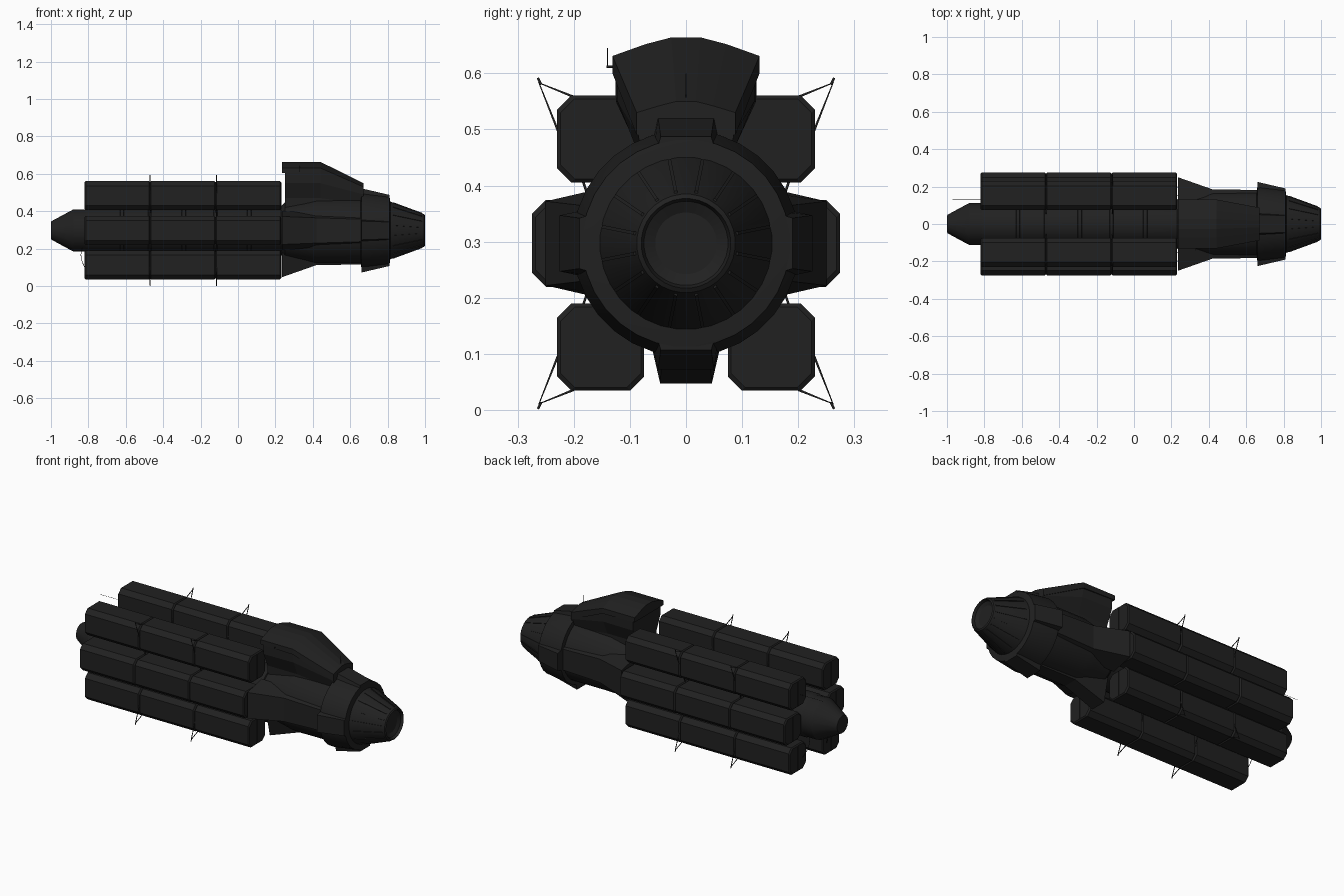
import bpy, bmesh, math
from mathutils import Vector, Matrix

if "Cube" in bpy.data.objects:
    bpy.data.objects.remove(bpy.data.objects["Cube"])

ZC = 0.297  # height of the ship's long axis
hull = bpy.data.materials.new("dark_hull")
hull.diffuse_color = (0.015, 0.015, 0.015, 1)
hull.use_nodes = True
hull.node_tree.nodes["Principled BSDF"].inputs["Base Color"].default_value = hull.diffuse_color


def finish(name, bm, smooth=False):
    bmesh.ops.recalc_face_normals(bm, faces=bm.faces)
    me = bpy.data.meshes.new(name)
    bm.to_mesh(me)
    bm.free()
    ob = bpy.data.objects.new(name, me)
    bpy.context.collection.objects.link(ob)
    me.materials.append(hull)
    if smooth:
        bpy.ops.object.select_all(action='DESELECT')
        ob.select_set(True)
        bpy.context.view_layer.objects.active = ob
        bpy.ops.object.shade_smooth_by_angle(angle=math.radians(25))
    return ob


def loft(name, sections, smooth=False, spin=0.0):
    """Skin closed sections [(x, [(y, z), ...]), ...]; spin turns them about the axis."""
    bm = bmesh.new()
    rings = [[bm.verts.new((p[2] if len(p) > 2 else x, p[0], p[1])) for p in pts]
             for x, pts in sections]
    n = len(rings[0])
    for a, b in zip(rings, rings[1:]):
        for i in range(n):
            j = (i + 1) % n
            bm.faces.new((a[i], a[j], b[j], b[i]))
    bm.faces.new(rings[0])
    bm.faces.new(rings[-1])
    if spin:
        bmesh.ops.rotate(bm, verts=bm.verts, cent=(0, 0, ZC),
                         matrix=Matrix.Rotation(spin, 3, 'X'))
    return finish(name, bm, smooth)


def circle(r, n):
    return [(r * math.cos(math.tau * (i + .5) / n), ZC + r * math.sin(math.tau * (i + .5) / n))
            for i in range(n)]


def lathe(name, profile, n=32):
    return loft(name, [(x, circle(r, n)) for x, r in profile], True)


def chamfer_box(cy, cz, h, c):
    """Square of half size h with corners cut by c."""
    k = h - c
    return [(cy + a, cz + b) for a, b in
            ((h, -k), (h, k), (k, h), (-k, h), (-h, k), (-h, -k), (-k, -h), (k, -h))]


def mirrored(half):
    return half + [(-y, z) for y, z in reversed(half)]


def rod(name, pts, r=0.0025):
    cu = bpy.data.curves.new(name, 'CURVE')
    cu.dimensions = '3D'
    cu.bevel_depth = r
    cu.bevel_resolution = 1
    cu.use_fill_caps = True
    sp = cu.splines.new('POLY')
    sp.points.add(len(pts) - 1)
    for p, q in zip(sp.points, pts):
        p.co = (*q, 1)
    cu.materials.append(hull)
    ob = bpy.data.objects.new(name, cu)
    bpy.context.collection.objects.link(ob)


# nose cone with recessed docking port, collar ring, forward hull and rear core
lathe("nose", [(0.80, 0.157), (0.83, 0.150), (0.995, 0.088), (1.0, 0.080),
               (0.985, 0.075), (0.975, 0.055)])
lathe("collar", [(0.655, 0.175), (0.66, 0.202), (0.68, 0.202), (0.81, 0.185), (0.815, 0.150)])
lathe("forward_hull", [(0.23, 0.130), (0.25, 0.150), (0.36, 0.168), (0.42, 0.180), (0.67, 0.180)])
lathe("core", [(-0.82, 0.112), (-0.80, 0.120), (0.26, 0.120)], 24)
lathe("engine", [(-1.0, 0.040), (-0.998, 0.050), (-0.88, 0.115), (-0.80, 0.115)], 16)
for k, x in enumerate((-0.62, -0.47, -0.29, -0.12, 0.06)):
    lathe(f"core_band_{k}", [(x - 0.012, 0.118), (x - 0.009, 0.126), (x + 0.009, 0.126),
                             (x + 0.012, 0.118)], 24)

# thin ribs along the nose
for i in range(16):
    loft(f"nose_rib_{i}", [(x, [(-0.003, ZC + r - 0.01), (0.003, ZC + r - 0.01),
                               (0.003, ZC + r + 0.003), (-0.003, ZC + r + 0.003)])
                           for x, r in ((0.83, 0.150), (0.985, 0.092))],
         spin=math.tau * (i + .5) / 16)

# four wedge blocks on the collar; flared fairings on sides and bottom
def wedge(w0, w1, lo, hi):
    return [(-w0, ZC + lo), (w0, ZC + lo), (w1, ZC + hi), (-w1, ZC + hi)]

for i in range(4):
    a = i * math.pi / 2
    loft(f"collar_block_{i}", [(0.66, wedge(0.068, 0.05, 0.14, 0.225)),
                               (0.81, wedge(0.060, 0.045, 0.14, 0.190))], spin=a)
for name, a, w in (("left", math.pi / 2, 0.075), ("right", -math.pi / 2, 0.075),
                   ("bottom", math.pi, 0.046)):
    loft(f"{name}_fairing", [(0.235, wedge(w + 0.03, w, 0.12, 0.25)),
                             (0.42, wedge(w + 0.02, w * 0.9, 0.12, 0.185)),
                             (0.66, wedge(w + 0.01, w * 0.8, 0.12, 0.182))], spin=a)

# command deck: tapering body under an overhanging arched roof
loft("deck_body", [
    (0.25, mirrored([(0.085, 0.40), (0.088, 0.47), (0.125, 0.55), (0.127, 0.62), (0.07, 0.64)])),
    (0.44, mirrored([(0.085, 0.40), (0.088, 0.47), (0.122, 0.55), (0.125, 0.62), (0.07, 0.64)])),
    (0.67, mirrored([(0.075, 0.40), (0.078, 0.44), (0.085, 0.49), (0.085, 0.525), (0.05, 0.54)]))])
def roof(w, edge, mid, top, low):
    return mirrored([(w, low), (w, edge), (w * 0.55, mid), (w * 0.2, top)])
loft("deck_roof", [(0.235, roof(0.131, 0.631, 0.652, 0.664, 0.605)),
                   (0.44, roof(0.131, 0.631, 0.652, 0.664, 0.600)),
                   (0.67, roof(0.088, 0.530, 0.542, 0.550, 0.490))])
loft("deck_step", [(0.44, mirrored([(0.05, 0.42), (0.05, 0.53)])),
                   (0.69, mirrored([(0.045, 0.42), (0.045, 0.515)]))])

# six cargo pods, each three chamfered modules joined by narrow necks
H, C = 0.0775, 0.025
pods = {"upper": (0.152, 0.483), "middle": (0.197, ZC), "lower": (0.152, 0.112)}
for level, (y, z) in pods.items():
    for side, s in (("left", 1), ("right", -1)):
        sec = []
        for k in range(3):
            a, b = -0.82 + 0.35 * k, -0.47 + 0.35 * k
            for x, h in ((a, H - 0.006), (a + 0.006, H), (b - 0.006, H), (b, H - 0.006)):
                sec.append((x, chamfer_box(s * y, z, h, C)))
        loft(f"{side}_{level}_pod", sec)
        # seam plate on both pod ends
        for e, x in (("rear", -0.822), ("front", 0.228)):
            loft(f"{side}_{level}_{e}_seam",
                 [(x, wz) for x, wz in
                  ((x, [(s * y - 0.003, z - 0.07), (s * y + 0.003, z - 0.07),
                        (s * y + 0.003, z + 0.07), (s * y - 0.003, z + 0.07)]),
                   (x + 0.004, [(s * y - 0.003, z - 0.07), (s * y + 0.003, z - 0.07),
                                (s * y + 0.003, z + 0.07), (s * y - 0.003, z + 0.07)]))])

# strut frames: outer corner prongs plus ties between pods and core
for k, x in enumerate((-0.47, -0.115)):
    for s in (1, -1):
        for v in (1, -1):
            f = lambda y, dz: (x, s * y, ZC + v * dz)
            tag = f"{k}_{'left' if s > 0 else 'right'}_{'top' if v > 0 else 'bottom'}"
            rod("prong_" + tag, [f(0.200, 0.261), f(0.262, 0.286), f(0.226, 0.195)])
            rod("prong_tip_" + tag, [f(0.258, 0.283), f(0.264, 0.295)])
            rod("pod_tie_" + tag, [f(0.185, 0.115), f(0.170, 0.070)])
            rod("core_tie_" + tag, [f(0.110, 0.125), f(0.07, 0.085)], 0.004)
            rod("inner_tie_" + tag, [f(0.080, 0.190), f(0.05, 0.10)])

# whip antennas and rear cable
rod("bow_antenna", [(0.655, 0, 0.50), (0.655, 0, 0.60)], 0.0008)
rod("deck_antenna", [(0.33, -0.14, 0.612), (0.33, -0.14, 0.645)], 0.0008)
rod("deck_antenna_foot", [(0.33, -0.128, 0.612), (0.33, -0.142, 0.612)], 0.0025)
rod("stern_antenna", [(-0.82, 0.13, 0.47), (-0.97, 0.13, 0.47)], 0.0008)
for s in (1, -1):
    rod("stern_cable", [(-0.82 - 0.02 * math.sin(math.pi * t / 6), s * (0.11 - 0.01 * t),
                         0.10 + 0.022 * t) for t in range(7)], 0.0015)
